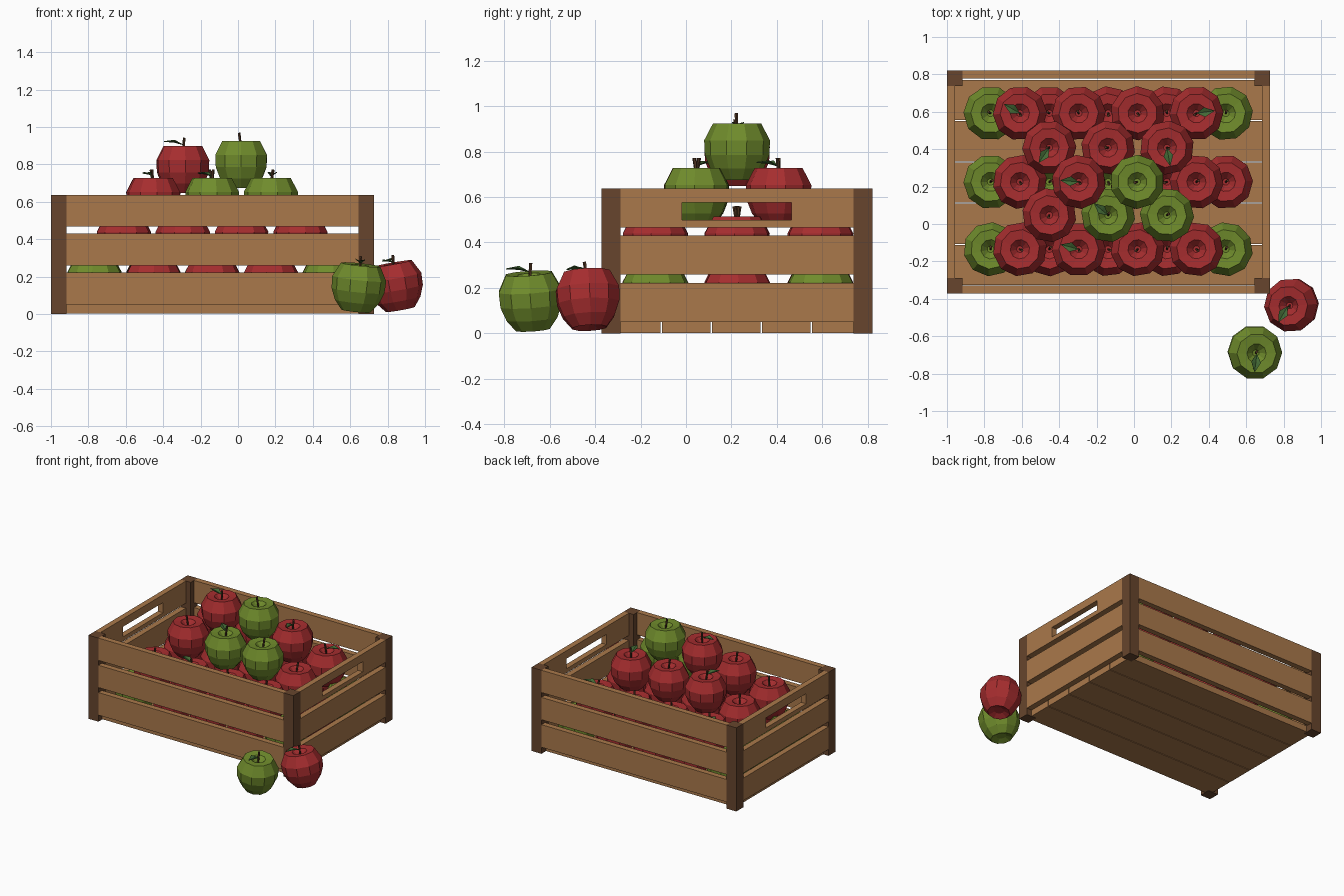
import bpy, bmesh, math, random
from mathutils import Matrix, Vector

if "Cube" in bpy.data.objects:
    bpy.data.objects.remove(bpy.data.objects["Cube"])

random.seed(4)


def material(name, rgb):
    m = bpy.data.materials.new(name)
    m.diffuse_color = (*rgb, 1)
    m.use_nodes = True
    m.node_tree.nodes["Principled BSDF"].inputs["Base Color"].default_value = m.diffuse_color
    return m


WOOD = material("light wood", (0.40, 0.19, 0.07))
POST = material("dark wood", (0.135, 0.06, 0.026))
RED = material("red skin", (0.38, 0.026, 0.028))
GREEN = material("green skin", (0.16, 0.26, 0.025))
STEM = material("stem brown", (0.08, 0.035, 0.016))
LEAF = material("leaf green", (0.055, 0.14, 0.035))


def add_object(name, bm, mats):
    bmesh.ops.recalc_face_normals(bm, faces=bm.faces)
    me = bpy.data.meshes.new(name)
    bm.to_mesh(me)
    bm.free()
    for m in mats:
        me.materials.append(m)
    ob = bpy.data.objects.new(name, me)
    bpy.context.collection.objects.link(ob)
    return ob


def box(name, lo, hi, mat):
    lo, hi = Vector(lo), Vector(hi)
    bm = bmesh.new()
    bmesh.ops.create_cube(bm, size=1, matrix=Matrix.Translation((lo + hi) / 2)
                          @ Matrix.Diagonal((*(hi - lo), 1)))
    return add_object(name, bm, [mat])


# Crate limits
X0, X1, Y0, Y1, H = -1.0, 0.727, -0.372, 0.822, 0.637
P, T = 0.084, 0.043          # post width, slat thickness

# Corner posts
for x in (X0, X1 - P):
    for y in (Y0, Y1 - P):
        box("corner_post", (x, y, 0), (x + P, y + P, H), POST)

# Wall slats in three tiers; the top end slats get a hand hole
for tier, (za, zb) in enumerate(((0.05, 0.222), (0.26, 0.43), (0.467, H))):
    for y in (Y0, Y1 - T):
        box("long_slat", (X0 + P, y, za), (X1 - P, y + T, zb), WOOD)
    for x in (X0, X1 - T):
        slat = box("end_slat", (x, Y0 + P, za), (x + T, Y1 - P, zb), WOOD)
        if tier == 2:
            cutter = box("handle_cutter", (x - 0.1, -0.018, 0.5),
                         (x + T + 0.1, 0.465, 0.577), WOOD)
            cutter.hide_render = True
            mod = slat.modifiers.new("hand_hole", 'BOOLEAN')
            mod.operation, mod.solver, mod.object = 'DIFFERENCE', 'EXACT', cutter
            bpy.context.view_layer.objects.active = slat
            bpy.ops.object.modifier_apply(modifier=mod.name)
            bpy.data.objects.remove(cutter)

# Floor boards
for i in range(5):
    y = -0.327 + i * 0.2205
    box("floor_board", (X0 + T, y, 0.002), (X1 - T, y + 0.215, 0.05), WOOD)

# Apple outline (radius, height), from the lower dimple to the upper one
PROFILE = [(0.035, 0.018), (0.078, 0.0), (0.118, 0.05), (0.142, 0.11),
           (0.145, 0.175), (0.106, 0.25), (0.052, 0.245), (0.018, 0.21)]
SIDES = 10


def apple(x, y, z, skin, leaf=None, tilt=(0, 0)):
    """leaf is the heading of the leaf in degrees, or None."""
    bm = bmesh.new()
    spin = random.uniform(0, math.tau)
    rings = [[bm.verts.new((r * math.cos(spin + k * math.tau / SIDES),
                            r * math.sin(spin + k * math.tau / SIDES), h))
              for k in range(SIDES)] for r, h in PROFILE]
    for a, b in zip(rings, rings[1:]):
        for k in range(SIDES):
            n = (k + 1) % SIDES
            bm.faces.new((a[k], a[n], b[n], b[k]))
    bm.faces.new(rings[0][::-1])
    bm.faces.new(rings[-1])
    # Stem, leaning slightly
    old = set(bm.faces)
    lean = Matrix.Rotation(spin, 4, 'Z') @ Matrix.Rotation(0.14, 4, 'Y')
    bmesh.ops.create_cone(bm, cap_ends=True, segments=5, radius1=0.006,
                          radius2=0.008, depth=0.09,
                          matrix=Matrix.Translation((0, 0, 0.205)) @ lean
                          @ Matrix.Translation((0, 0, 0.045)))
    for f in set(bm.faces) - old:
        f.material_index = 1
    # Folded diamond leaf
    if leaf is not None:
        turn = Matrix.Rotation(math.radians(leaf), 4, 'Z')
        pts = [(0, 0, 0.26), (0.045, 0.026, 0.283), (0.1, 0, 0.277),
               (0.045, -0.026, 0.283), (0.045, 0, 0.272)]
        v = [bm.verts.new(turn @ Vector(p)) for p in pts]
        low = [bm.verts.new(q.co - Vector((0, 0, 0.004))) for q in v]
        for a, b in ((0, 1), (1, 2), (2, 3), (3, 0)):
            for quad in ((v[a], v[b], v[4]), (low[b], low[a], low[4]),
                         (v[a], low[a], low[b], v[b])):
                bm.faces.new(quad).material_index = 2
    ob = add_object("apple", bm, [skin, STEM, LEAF])
    ob.location = (x, y, z)
    ob.rotation_euler = (math.radians(tilt[0]), math.radians(tilt[1]), 0)
    return ob


PITCH = 0.3145
ROWS = (-0.135, 0.225, 0.592)

# First layer: 5 x 3, green at the ends
GREENS = {(0, 0), (0, 1), (0, 2), (4, 0), (4, 2), (1, 1), (2, 1)}
for i in range(5):
    for j, y in enumerate(ROWS):
        apple(-0.767 + i * PITCH, y, 0.05, GREEN if (i, j) in GREENS else RED)

# Second layer: 4 x 3, all red
LEAVES_2 = {(0, 2): 150, (3, 2): 8, (1, 0): 165}
for i in range(4):
    for j, y in enumerate(ROWS):
        apple(-0.61 + i * PITCH, y, 0.265, RED, LEAVES_2.get((i, j)))

# Third layer: 3 x 2
LEAVES_3 = {(0, 1): 235, (2, 1): 280, (1, 0): 140}
for i in range(3):
    for j, y in enumerate((0.047, 0.408)):
        skin = GREEN if j == 0 and i > 0 else RED
        apple(-0.453 + i * PITCH, y, 0.478, skin, LEAVES_3.get((i, j)))

# Top pair
apple(-0.295, 0.225, 0.648, RED, 175)
apple(0.017, 0.225, 0.675, GREEN)

# Loose apples on the ground
apple(0.63, -0.675, 0.016, GREEN, 262, (4, 6))
apple(0.868, -0.425, 0.024, RED, 240, (3, -10))
